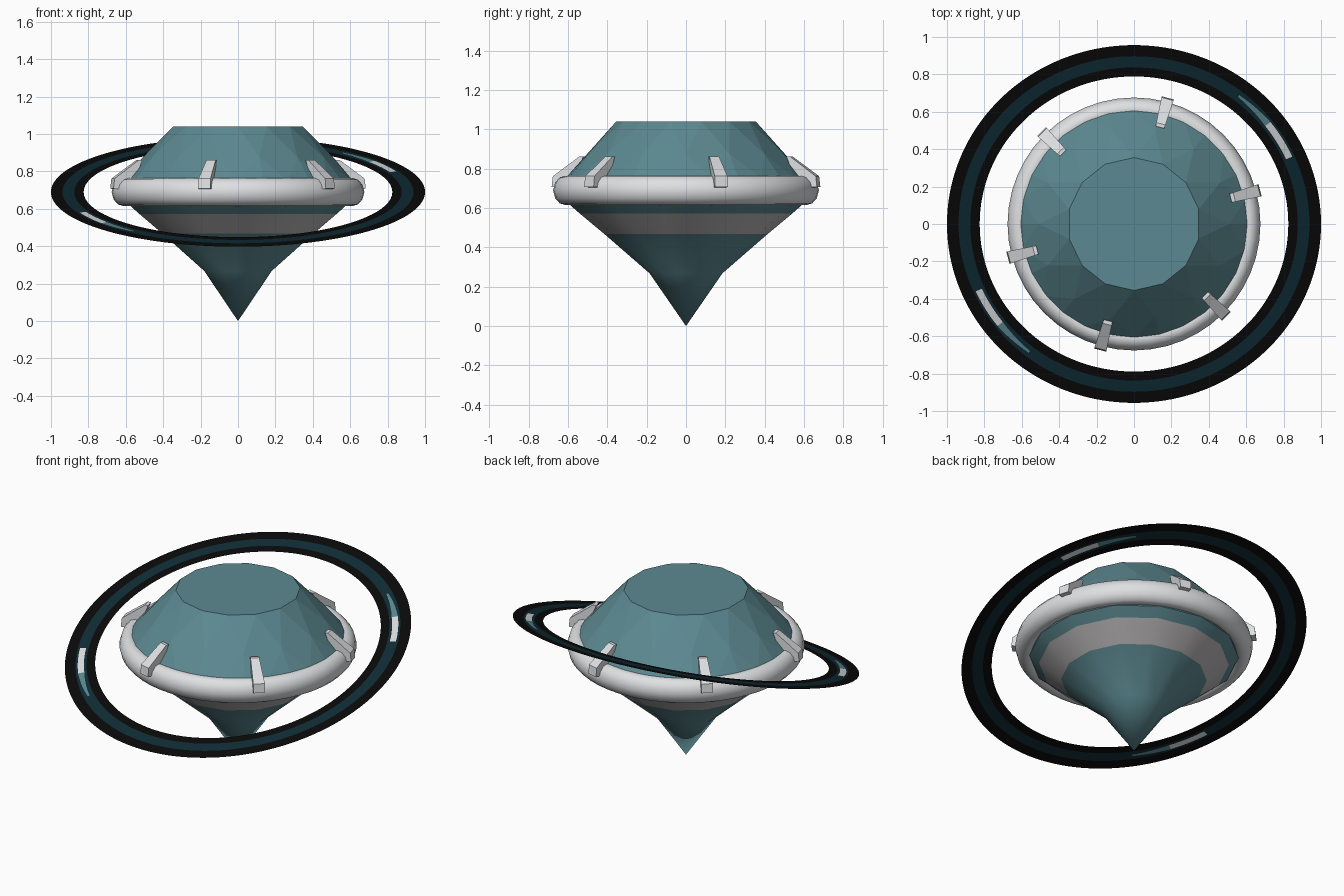
import bpy, bmesh, math
from mathutils import Matrix

cube = bpy.data.objects.get("Cube")
if cube:
    bpy.data.objects.remove(cube, do_unlink=True)


def material(name, r, g, b):
    """Flat colour given as 0-255 display values, stored as linear."""
    lin = [((c / 255 + 0.055) / 1.055) ** 2.4 if c > 10 else c / 255 / 12.92 for c in (r, g, b)]
    mat = bpy.data.materials.new(name)
    mat.use_nodes = True
    mat.diffuse_color = (*lin, 1)
    mat.node_tree.nodes["Principled BSDF"].inputs["Base Color"].default_value = (*lin, 1)
    return mat


TEAL = material("muted teal", 92, 137, 145)
STRIPE = material("stripe grey", 184, 181, 181)
WHITE = material("pale grey", 222, 224, 226)
BLACK = material("near black", 10, 10, 10)
DARK = material("dark teal", 15, 44, 53)


def finish(name, bm, mats, smooth=None):
    bmesh.ops.recalc_face_normals(bm, faces=bm.faces)
    mesh = bpy.data.meshes.new(name)
    bm.to_mesh(mesh)
    bm.free()
    for m in mats:
        mesh.materials.append(m)
    obj = bpy.data.objects.new(name, mesh)
    bpy.context.collection.objects.link(obj)
    if smooth:
        bpy.ops.object.select_all(action="DESELECT")
        obj.select_set(True)
        bpy.context.view_layer.objects.active = obj
        bpy.ops.object.shade_smooth_by_angle(angle=math.radians(smooth))
    return obj


def ring(bm, r, z, n, offset=0.0):
    """Circle of n vertices; offset is in steps, starting from the back."""
    out = []
    for i in range(n):
        a = math.pi / 2 + (i + offset) * math.tau / n
        out.append(bm.verts.new((r * math.cos(a), r * math.sin(a), z)))
    return out


def bridge(bm, a, b):
    n = len(a)
    return [bm.faces.new((a[i], a[(i + 1) % n], b[(i + 1) % n], b[i])) for i in range(n)]


SIDES = 14

# Crown: flat table, kite facets and paired triangles down to the girdle
bm = bmesh.new()
table = ring(bm, 0.355, 1.04, SIDES)
mid = ring(bm, 0.51, 0.875, SIDES, 0.5)
girdle = ring(bm, 0.615, 0.75, SIDES * 2)
base = ring(bm, 0.615, 0.68, SIDES * 2)
bm.faces.new(table)
for i in range(SIDES):
    j = (i + 1) % SIDES
    corner, centre, nxt = girdle[2 * i], girdle[2 * i + 1], girdle[(2 * i + 2) % (2 * SIDES)]
    bm.faces.new((table[i], table[j], mid[i]))
    bm.faces.new((table[j], mid[i], nxt, mid[j]))
    bm.faces.new((mid[i], corner, centre))
    bm.faces.new((mid[i], centre, nxt))
bridge(bm, girdle, base)
bm.faces.new(base)
finish("gem_crown", bm, [TEAL])

# Pavilion: cone with a painted stripe, a kink and a pointed tip
bm = bmesh.new()
profile = [(0.61, 0.68), (0.595, 0.62), (0.54, 0.572), (0.415, 0.468), (0.185, 0.268)]
rings = [ring(bm, r, z, SIDES) for r, z in profile]
bm.faces.new(rings[0])
for k in range(len(rings) - 1):
    for f in bridge(bm, rings[k], rings[k + 1]):
        f.material_index = 1 if k == 2 else 0
tip = bm.verts.new((0, 0, 0))
for i in range(SIDES):
    bm.faces.new((rings[-1][i], rings[-1][(i + 1) % SIDES], tip))
finish("gem_pavilion", bm, [TEAL, STRIPE], 28)

# Rounded band around the girdle
bm = bmesh.new()
profile = [(0.57, 0.74), (0.59, 0.758), (0.615, 0.764), (0.642, 0.756), (0.665, 0.73), (0.676, 0.69),
           (0.665, 0.65), (0.642, 0.624), (0.615, 0.616), (0.59, 0.622), (0.57, 0.64)]
rings = [ring(bm, r, z, 48) for r, z in profile]
for k in range(len(rings)):
    bridge(bm, rings[k], rings[(k + 1) % len(rings)])
finish("girdle_band", bm, [WHITE], 50)

# Six tapered prongs gripping the crown
outline = [(0.535, 0.862), (0.555, 0.862), (0.692, 0.762), (0.698, 0.708), (0.6, 0.7)]
for k in range(6):
    bm = bmesh.new()
    sides = []
    for s in (-1, 1):
        sides.append([bm.verts.new((r, s * (0.024 + 0.06 * (r - 0.535)), z)) for r, z in outline])
        bm.faces.new(sides[-1])
    bridge(bm, *sides)
    bm.transform(Matrix.Rotation(math.radians(15 + 60 * k), 4, "Z"))
    finish(f"prong_{k + 1}", bm, [WHITE])

# Thin tilted orbit ring with dark track and two tapering glints
STEPS = 180
START, SPLIT, END = 24, 38, 53


def glint_width(deg):
    t = min(max(((deg % 180) - SPLIT) / (END - SPLIT), 0), 1)
    return 0.018 - 0.013 * t


bm = bmesh.new()
columns = []
for i in range(STEPS):
    deg = i * 360 / STEPS
    w = glint_width(deg)
    a = math.radians(deg)
    columns.append([bm.verts.new((r * math.cos(a), r * math.sin(a), 0))
                    for r in (0.825, 0.875, 0.908 - w, 0.908 + w, 0.938, 1.0)])
for i in range(STEPS):
    a, b = columns[i], columns[(i + 1) % STEPS]
    deg = ((i + 0.5) * 360 / STEPS) % 180
    for k in range(5):
        f = bm.faces.new((a[k], a[k + 1], b[k + 1], b[k]))
        f.material_index = 0 if k in (0, 4) else 1
        if k == 2 and START < deg < END:
            f.material_index = 2 if deg < SPLIT else 3
bm.transform(Matrix.Translation((0, 0, 0.69)) @ Matrix.Rotation(math.radians(17), 4, "X"))
finish("orbit_ring", bm, [BLACK, DARK, WHITE, TEAL])
